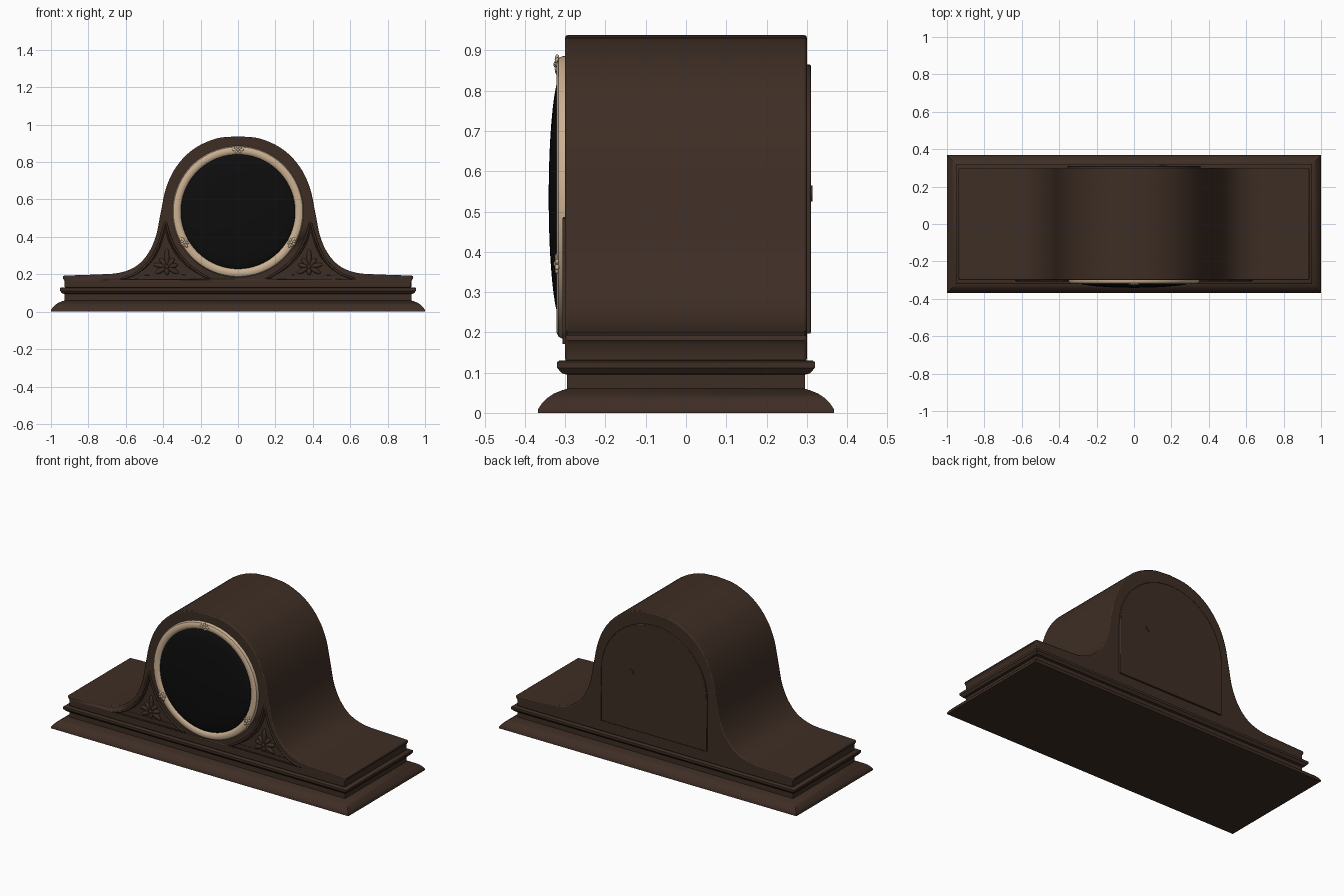
import bpy, bmesh, math
from mathutils import Matrix, Vector

if "Cube" in bpy.data.objects:
    bpy.data.objects.remove(bpy.data.objects["Cube"])


def material(name, rgb):
    m = bpy.data.materials.new(name)
    m.diffuse_color = (*rgb, 1)
    m.use_nodes = True
    m.node_tree.nodes["Principled BSDF"].inputs["Base Color"].default_value = m.diffuse_color
    return m


WOOD = material("dark walnut", (0.048, 0.027, 0.018))
BRASS = material("pale brass", (0.60, 0.44, 0.29))
GLASS = material("black glass", (0.004, 0.004, 0.004))
CZ = 0.535  # height of the dial centre


def finish(bm, name, mat, angle=35):
    bmesh.ops.recalc_face_normals(bm, faces=bm.faces)
    me = bpy.data.meshes.new(name)
    bm.to_mesh(me)
    bm.free()
    ob = bpy.data.objects.new(name, me)
    bpy.context.collection.objects.link(ob)
    me.materials.append(mat)
    bpy.ops.object.select_all(action='DESELECT')
    ob.select_set(True)
    bpy.context.view_layer.objects.active = ob
    bpy.ops.object.shade_smooth_by_angle(angle=math.radians(angle))
    return ob


def loft(bm, rings, closed=False, caps=True):
    loops = [[bm.verts.new(p) for p in r] for r in rings]
    pairs = list(zip(loops, loops[1:]))
    if closed:
        pairs.append((loops[-1], loops[0]))
    for a, b in pairs:
        for i in range(len(a)):
            j = (i + 1) % len(a)
            bm.faces.new((a[i], a[j], b[j], b[i]))
    if caps and not closed:
        bm.faces.new(loops[0])
        bm.faces.new(loops[-1])


def prism(name, outline, y0, y1, mat, angle=35):
    bm = bmesh.new()
    loft(bm, [[(x, y, z) for x, z in outline] for y in (y0, y1)])
    return finish(bm, name, mat, angle)


def spline(pts, n=5):
    """Smooth Catmull-Rom line through 2D points."""
    p = [Vector(q) for q in pts]
    p = [2 * p[0] - p[1]] + p + [2 * p[-1] - p[-2]]
    out = []
    for a, b, c, d in zip(p, p[1:], p[2:], p[3:]):
        for k in range(n):
            t = k / n
            out.append(0.5 * (2 * b + (c - a) * t + (2 * a - 5 * b + 4 * c - d) * t * t
                              + (3 * b - a - 3 * c + d) * t ** 3))
    return [tuple(q) for q in out + [p[-2]]]


def bevel(ob, width):
    m = ob.modifiers.new("soft edge", 'BEVEL')
    m.width, m.segments, m.angle_limit = width, 2, math.radians(50)


def revolve(name, profile, mat, closed, n=96):
    """Turn (radius, y) points about the dial axis."""
    bm = bmesh.new()
    rings = [[(r * math.cos(i * math.tau / n), y, CZ + r * math.sin(i * math.tau / n))
              for i in range(n)] for r, y in profile]
    loft(bm, rings, closed)
    return finish(bm, name, mat)


def leaf(bm, x, y, z, angle, length, width, depth):
    """Flattened carved leaf growing from (x, z) along angle (degrees)."""
    a = math.radians(angle)
    mat = (Matrix.Translation((x + math.cos(a) * length / 2, y, z + math.sin(a) * length / 2))
           @ Matrix.Rotation(-a, 4, 'Y') @ Matrix.Diagonal((length / 2, depth, width / 2, 1)))
    bmesh.ops.create_uvsphere(bm, u_segments=10, v_segments=8, radius=1, matrix=mat)


# Moulded plinth: (height, offset from the body block)
bm = bmesh.new()
steps = [(0, .068), (.01, .067), (.022, .059), (.036, .046), (.048, .028), (.056, .008),
         (.06, -.005), (.095, -.005), (.098, .008), (.112, .02), (.126, .02), (.13, .014), (.13, -.004)]
loft(bm, [[(sx * (.932 + o), sy * (.3 + o), z) for sx, sy in ((-1, -1), (1, -1), (1, 1), (-1, 1))]
          for z, o in steps])
finish(bm, "plinth", WOOD)

# Humped case
half = spline([(0, .938), (.12, .925), (.24, .868), (.33, .775), (.385, .66), (.415, .52), (.44, .40),
               (.485, .305), (.55, .24), (.64, .207), (.76, .199), (.935, .193)])
half += [(.937, .18), (.927, .165), (.927, .128)]
case = prism("case", half + [(-x, z) for x, z in reversed(half[1:])], -.3, .3, WOOD)
bevel(case, .006)

# Carved triangular spandrels, sunk into the front
arc = [(.388 * math.cos(math.radians(t)), CZ + .388 * math.sin(math.radians(t)))
       for t in range(-68, -7, 4)]
edge = spline([(.392, .468), (.425, .36), (.47, .275), (.54, .208), (.63, .172)], 4)
tri = arc + edge
for s, side in ((1, "right"), (-1, "left")):
    pts = [(s * x, z) for x, z in tri]
    cutter = prism("spandrel_cutter_" + side, pts, -.33, -.288, WOOD)
    cutter.hide_render = True
    cutter.hide_set(True)
    b = case.modifiers.new("recess " + side, 'BOOLEAN')
    b.operation, b.object, b.solver = 'DIFFERENCE', cutter, 'EXACT'

    # raised bead frames: one at the rim and one inside the recess
    cx, cz = sum(x for x, z in pts) / len(pts), sum(z for x, z in pts) / len(pts)
    for k, y, r, label in ((1, -.301, .006, "outer"), (.82, -.289, .004, "inner")):
        cu = bpy.data.curves.new("frame", 'CURVE')
        cu.dimensions, cu.bevel_depth, cu.bevel_resolution = '3D', r, 2
        sp = cu.splines.new('POLY')
        sp.points.add(len(pts) - 1)
        for p, (x, z) in zip(sp.points, pts):
            p.co = (cx + (x - cx) * k, y, cz + (z - cz) * k, 1)
        sp.use_cyclic_u = True
        cu.materials.append(WOOD)
        ob = bpy.data.objects.new(f"spandrel_{label}_frame_{side}", cu)
        bpy.context.collection.objects.link(ob)

    # leaf spray
    bm = bmesh.new()
    for ang, ln in ((90, .10), (50, .06), (130, .06), (10, .075), (170, .06),
                    (-30, .075), (-150, .075), (-90, .045)):
        a = ang if s > 0 else 180 - ang
        leaf(bm, s * .38, -.29, .24, a, ln, .026, .012)
    leaf(bm, s * .38 - .012, -.294, .24, 0, .024, .024, .012)
    finish(bm, "spandrel_leaves_" + side, WOOD, 60)

# Dial bezel and domed glass
revolve("bezel", [(.351, -.296), (.351, -.306), (.346, -.316), (.336, -.321), (.322, -.321),
                  (.311, -.317), (.304, -.309), (.304, -.296)], BRASS, True)
dome = [(.308 * math.sin(t), -.308 - .033 * math.cos(t))
        for t in [math.pi / 2 * (1 - i / 12) for i in range(12)] + [.03]]
revolve("domed_glass", dome, GLASS, False)

# Leaf clasps on the bezel
bm = bmesh.new()
for t in (90, 210, 330):
    a = math.radians(t)
    x, z = .33 * math.cos(a), CZ + .33 * math.sin(a)
    for d, ln in ((0, .026), (50, .025), (-50, .025), (90, .032), (-90, .032), (140, .024), (-140, .024), (180, .026)):
        leaf(bm, x, -.32, z, t + d, ln, .014, .006)
    leaf(bm, x - .008, -.323, z, 0, .016, .016, .006)
finish(bm, "bezel_clasps", BRASS, 60)

# Arched rear door and its knob
arch = [(.355 * math.cos(math.pi * i / 40), .51 + .355 * math.sin(math.pi * i / 40)) for i in range(41)]
door = prism("rear_door", [(.355, .197)] + arch + [(-.355, .197)], .295, .31, WOOD)
bevel(door, .003)
knob = [(.155 + .02 * math.cos(i * math.tau / 20), .545 + .02 * math.sin(i * math.tau / 20)) for i in range(20)]
prism("door_knob", knob, .305, .314, WOOD)
